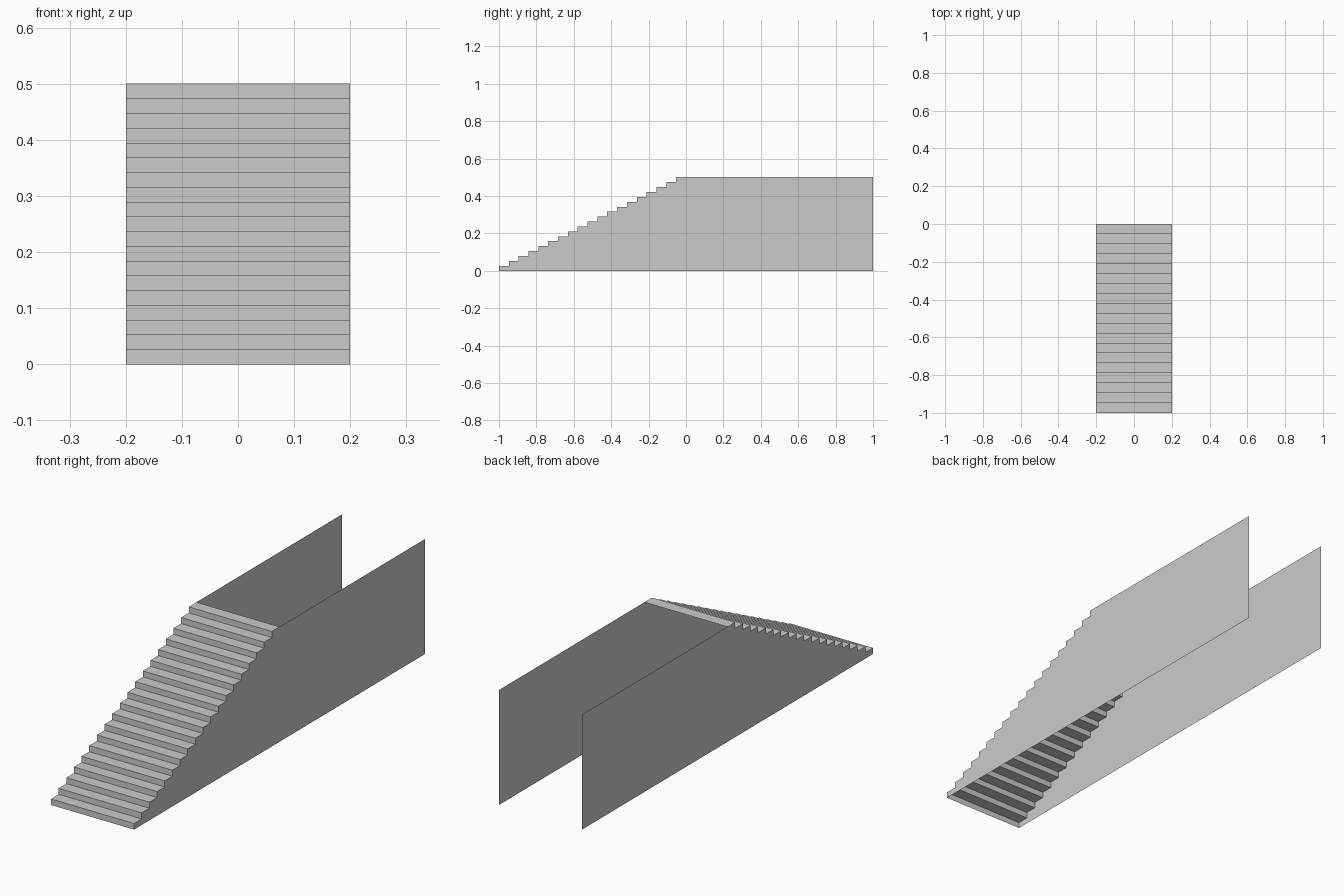
import bpy

if "Cube" in bpy.data.objects:
    bpy.data.objects.remove(bpy.data.objects["Cube"])

STEPS = 19
HALF_W = 0.2
RISE, RUN = 0.5 / STEPS, 1.0 / STEPS
FRONT, BACK = -1.0, 1.0


def add_mesh(name, verts, faces):
    mesh = bpy.data.meshes.new(name)
    mesh.from_pydata(verts, [], faces)
    mesh.update()
    obj = bpy.data.objects.new(name, mesh)
    bpy.context.collection.objects.link(obj)
    return obj


# Stair profile in (y, z): riser then tread, repeated
profile = [(FRONT, 0.0)]
for i in range(STEPS):
    y, z = FRONT + i * RUN, (i + 1) * RISE
    profile += [(y, z), (y + RUN, z)]

# Steps: the open zigzag sheet swept across the width
verts = [(x, y, z) for y, z in profile for x in (-HALF_W, HALF_W)]
faces = [(2 * i, 2 * i + 1, 2 * i + 3, 2 * i + 2) for i in range(len(profile) - 1)]
add_mesh("steps", verts, faces)

# Side walls: thin sheets following the steps and running on past the landing
outline = profile + [(BACK, 2 * 0.25), (BACK, 0.0)]
for name, x in (("left_wall", -HALF_W), ("right_wall", HALF_W)):
    order = list(range(len(outline)))
    if x > 0:
        order.reverse()
    add_mesh(name, [(x, y, z) for y, z in outline], [order])
